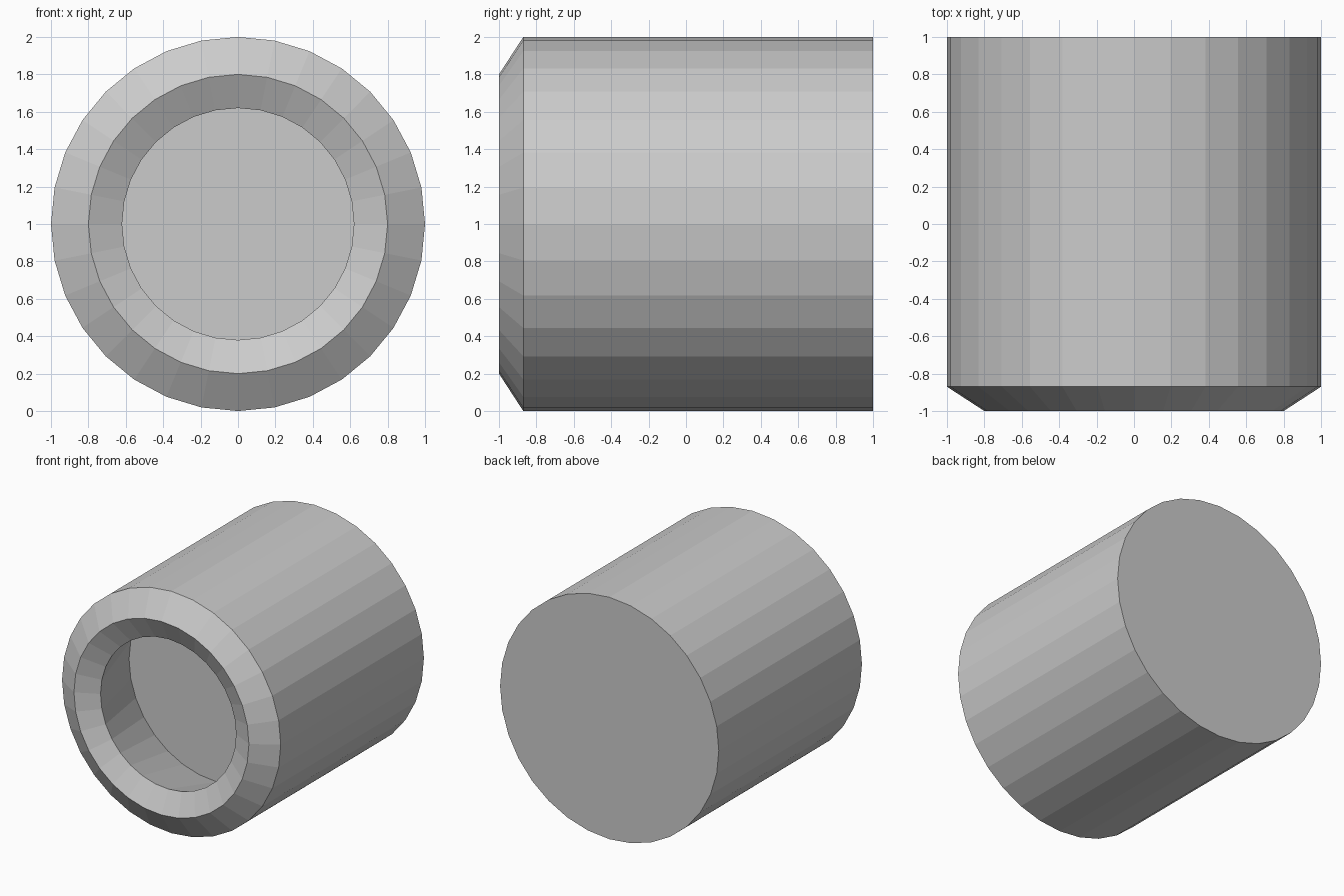
import bpy, bmesh, math

if "Cube" in bpy.data.objects:
    bpy.data.objects.remove(bpy.data.objects["Cube"])

SIDES = 32
# Profile as (radius, y): back edge, body, chamfer, rim, inner lip, cavity floor
PROFILE = [(1.0, 1.0), (1.0, -0.87), (0.8, -1.0), (0.62, -0.91), (0.8, -0.28)]


def ring(bm, radius, y):
    return [bm.verts.new((radius * math.cos(2 * math.pi * i / SIDES), y,
                          1 + radius * math.sin(2 * math.pi * i / SIDES)))
            for i in range(SIDES)]


bm = bmesh.new()
rings = [ring(bm, r, y) for r, y in PROFILE]

# Side walls between successive rings
for a, b in zip(rings, rings[1:]):
    for i in range(SIDES):
        j = (i + 1) % SIDES
        bm.faces.new((a[i], a[j], b[j], b[i]))

# Back cap and cavity floor
bm.faces.new(rings[0])
bm.faces.new(rings[-1])
bmesh.ops.recalc_face_normals(bm, faces=bm.faces[:])

mesh = bpy.data.meshes.new("hollow_barrel")
bm.to_mesh(mesh)
bm.free()
barrel = bpy.data.objects.new("hollow_barrel", mesh)
bpy.context.collection.objects.link(barrel)
